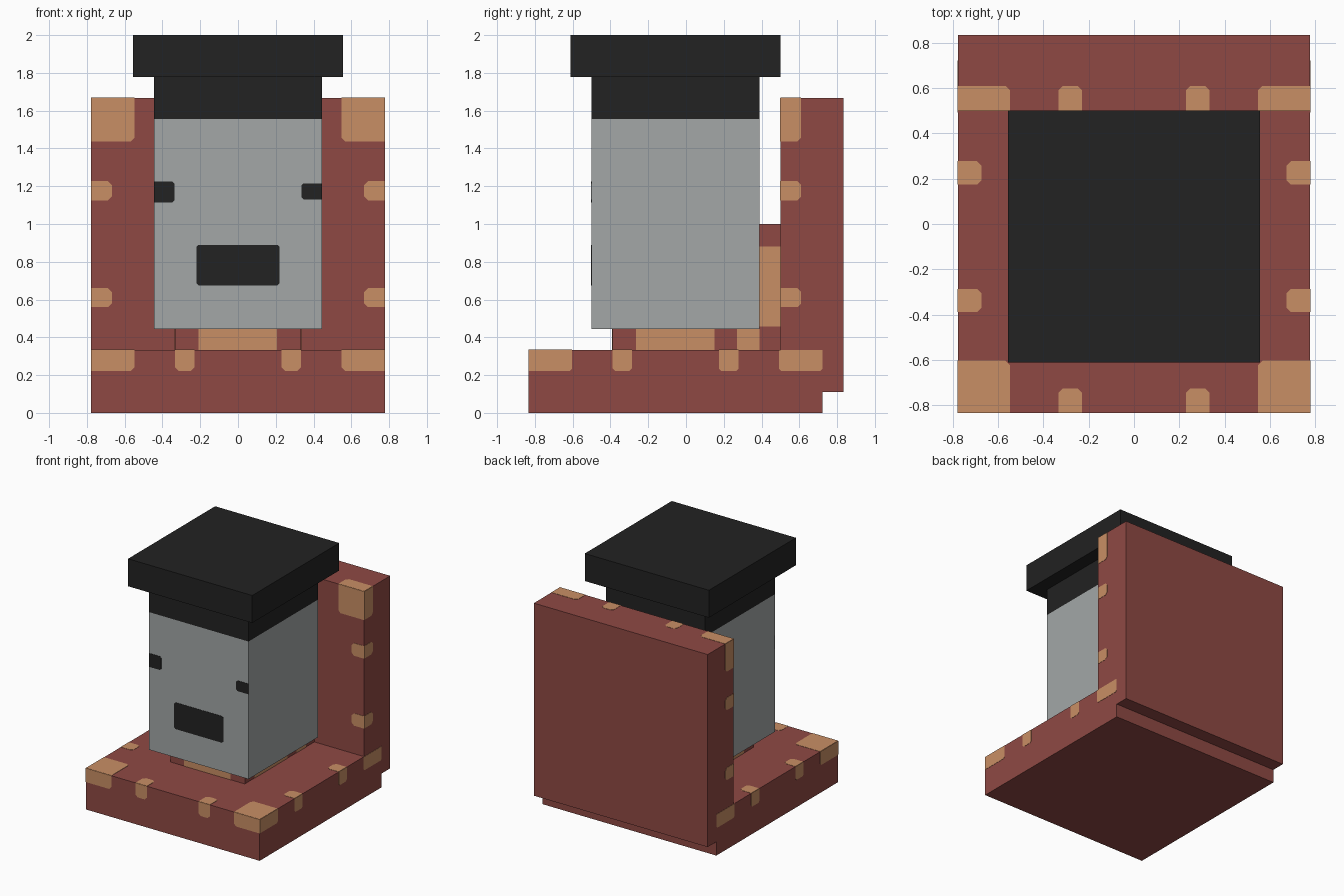
import bpy
import bmesh
from mathutils import Vector

cube = bpy.data.objects.get("Cube")
if cube:
    bpy.data.objects.remove(cube, do_unlink=True)


def material(name, rgb):
    """Flat material from 0-255 display values, converted to linear."""
    lin = [((c / 255 + 0.055) / 1.055) ** 2.4 for c in rgb] + [1.0]
    mat = bpy.data.materials.new(name)
    mat.use_nodes = True
    mat.diffuse_color = lin
    bsdf = next(n for n in mat.node_tree.nodes if n.type == 'BSDF_PRINCIPLED')
    bsdf.inputs["Base Color"].default_value = lin
    return mat


RED = material("brick red", (143, 73, 68))
TAN = material("tan", (201, 143, 101))
GREY = material("stone grey", (163, 167, 167))
BLACK = material("black", (34, 34, 34))


def prism(name, points, direction, mat):
    """Extrude a flat outline along a direction into a closed solid."""
    bm = bmesh.new()
    face = bm.faces.new([bm.verts.new(p) for p in points])
    ext = bmesh.ops.extrude_face_region(bm, geom=[face], use_keep_orig=True)
    verts = [e for e in ext["geom"] if isinstance(e, bmesh.types.BMVert)]
    bmesh.ops.translate(bm, verts=verts, vec=Vector(direction))
    bmesh.ops.recalc_face_normals(bm, faces=bm.faces[:])
    mesh = bpy.data.meshes.new(name)
    bm.to_mesh(mesh)
    bm.free()
    mesh.materials.append(mat)
    obj = bpy.data.objects.new(name, mesh)
    bpy.context.collection.objects.link(obj)
    return obj


def box(name, half_x, y, z, mat):
    outline = [(-half_x, y[0], z[0]), (half_x, y[0], z[0]),
               (half_x, y[1], z[0]), (-half_x, y[1], z[0])]
    return prism(name, outline, (0, 0, z[1] - z[0]), mat)


def plate(name, axis, sign, level, u, v, bounds, mat, cut=0.02):
    """Thin painted plate on a face; corners away from the face rim are cut."""
    (u0, u1), (v0, v1) = u, v
    outline = []
    for a, b, da, db in ((u0, v0, 1, 1), (u1, v0, -1, 1),
                         (u1, v1, -1, -1), (u0, v1, 1, -1)):
        rim = (min(abs(a - e) for e in bounds[0]) < 0.005
               or min(abs(b - e) for e in bounds[1]) < 0.005)
        if rim:
            outline.append((a, b))
        else:
            pair = [(a, b + db * cut), (a + da * cut, b)]
            outline += pair if da == db else pair[::-1]
    points = []
    for p in outline:
        q = list(p)
        q.insert(axis, level - sign * 0.001)
        points.append(q)
    push = [0, 0, 0]
    push[axis] = sign * 0.003
    return prism(name, points, push, mat)


# Main dimensions
W = 0.777
FRONT, WALL, BACK = -0.833, 0.5, 0.833
SEAT, TOP = 0.333, 1.667

# Seat slab and tall back in one stepped profile
profile = [(FRONT, 0), (0.722, 0), (0.722, 0.111), (BACK, 0.111),
           (BACK, TOP), (WALL, TOP), (WALL, SEAT), (FRONT, SEAT)]
prism("seat_and_back", [(-W, y, z) for y, z in profile], (2 * W, 0, 0), RED)

# Supports that hold the head
box("neck_support", 0.333, (-0.389, 0.389), (SEAT, 0.444), RED)
box("rear_support", 0.333, (0.389, WALL), (SEAT, 1.0), RED)

# Head and hat
box("head", 0.444, (-0.5, 0.389), (0.444, 1.556), GREY)
box("hat_band", 0.444, (-0.5, 0.389), (1.556, 1.778), BLACK)
box("hat_top", 0.555, (-0.611, 0.5), (1.778, 2.0), BLACK)

# Face
FACE = ((-0.444, 0.444), (0.444, 1.556))
plate("right_eye", 1, -1, -0.5, (-0.444, -0.335), (1.115, 1.225), FACE, BLACK, 0.012)
plate("left_eye", 1, -1, -0.5, (0.335, 0.444), (1.13, 1.215), FACE, BLACK, 0.012)
plate("mouth", 1, -1, -0.5, (-0.22, 0.22), (0.675, 0.89), FACE, BLACK, 0.012)

# Rim studs, mirrored left and right
SEAT_TOP = ((-W, W), (FRONT, WALL))
SEAT_FRONT = ((-W, W), (0, SEAT))
SIDE_LOW = ((FRONT, BACK), (0, SEAT))
SIDE_HIGH = ((WALL, BACK), (SEAT, TOP))
WALL_FRONT = ((-W, W), (SEAT, TOP))
WALL_TOP = ((-W, W), (WALL, BACK))
CORNER, MID = (0.548, W), (0.23, 0.333)
LOW = (0.222, SEAT)

for side, s in (("left", 1), ("right", -1)):
    def mx(span):
        return tuple(sorted(s * x for x in span))

    # Seat: top and front
    plate(side + "_seat_corner_top", 2, 1, SEAT, mx(CORNER), (FRONT, -0.603), SEAT_TOP, TAN)
    plate(side + "_seat_corner_front", 1, -1, FRONT, mx(CORNER), LOW, SEAT_FRONT, TAN)
    plate(side + "_seat_stud_top", 2, 1, SEAT, mx(MID), (FRONT, -0.725), SEAT_TOP, TAN)
    plate(side + "_seat_stud_front", 1, -1, FRONT, mx(MID), LOW, SEAT_FRONT, TAN)
    for i, y in enumerate(((-0.388, -0.287), (0.175, 0.277))):
        plate(f"{side}_seat_edge_top_{i}", 2, 1, SEAT, mx((0.672, W)), y, SEAT_TOP, TAN)

    # Seat: outer side
    for i, y in enumerate(((FRONT, -0.603), (-0.388, -0.287),
                           (0.175, 0.277), (0.492, 0.722))):
        plate(f"{side}_seat_edge_side_{i}", 0, s, s * W, y, LOW, SIDE_LOW, TAN, 0.012)

    # Back: front, side and top
    for i, (x, z) in enumerate(((CORNER, (1.437, TOP)),
                                ((0.668, W), (1.125, 1.227)),
                                ((0.668, W), (0.56, 0.66)))):
        plate(f"{side}_back_stud_front_{i}", 1, -1, WALL, mx(x), z, WALL_FRONT, TAN)
        plate(f"{side}_back_stud_side_{i}", 0, s, s * W, (WALL, 0.61), z, SIDE_HIGH, TAN)
    plate(side + "_back_top_inner_front", 1, -1, WALL, mx(MID), (1.56, TOP), WALL_FRONT, TAN)
    for i, x in enumerate((CORNER, MID)):
        plate(f"{side}_back_stud_top_{i}", 2, 1, TOP, mx(x), (WALL, 0.61), WALL_TOP, TAN)

    # Supports: side panels
    NECK = ((-0.389, 0.389), (SEAT, 0.444))
    REAR = ((0.389, WALL), (SEAT, 1.0))
    plate(side + "_neck_panel", 0, s, s * 0.333, (-0.265, 0.152), (SEAT, 0.444), NECK, TAN)
    plate(side + "_neck_end_panel", 0, s, s * 0.333, (0.27, 0.389), (SEAT, 0.444), NECK, TAN)
    plate(side + "_rear_panel", 0, s, s * 0.333, (0.389, WALL), (0.457, 0.882), REAR, TAN)

plate("neck_front_panel", 1, -1, -0.389, (-0.21, 0.207), (SEAT, 0.444),
      ((-0.333, 0.333), (SEAT, 0.444)), TAN)
